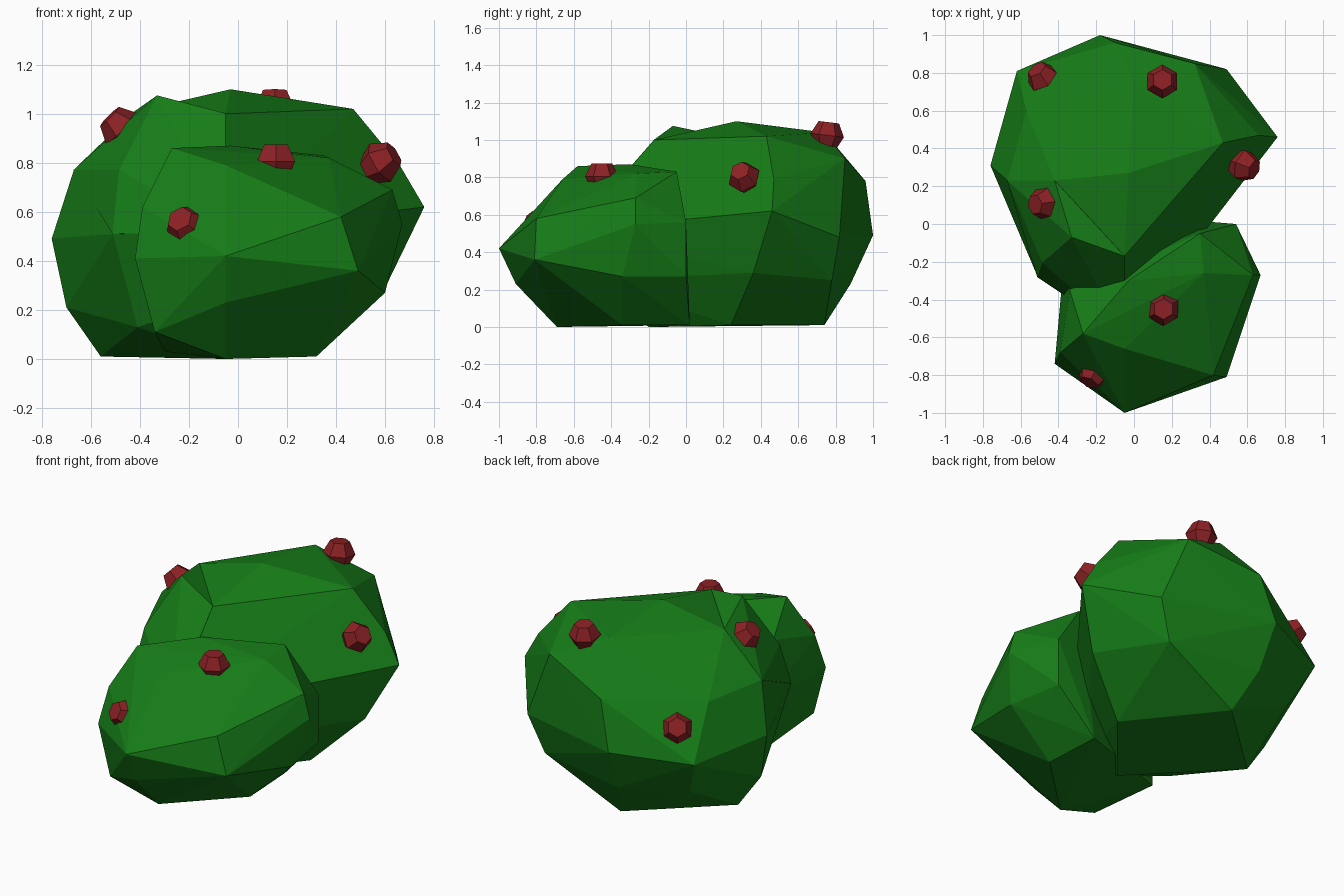
import bpy, bmesh
from mathutils import Vector

if "Cube" in bpy.data.objects:
    bpy.data.objects.remove(bpy.data.objects["Cube"])


def material(name, rgb):
    m = bpy.data.materials.new(name)
    m.diffuse_color = (*rgb, 1)
    m.use_nodes = True
    m.node_tree.nodes["Principled BSDF"].inputs["Base Color"].default_value = m.diffuse_color
    return m


LEAF = material("leaf_green", (0.008, 0.205, 0.009))
BERRY = material("berry_red", (0.26, 0.015, 0.018))


def hull(name, points, mat):
    """Faceted flat-shaded lump: convex hull with near-flat triangles merged."""
    bm = bmesh.new()
    for p in points:
        bm.verts.new(p)
    res = bmesh.ops.convex_hull(bm, input=bm.verts[:])
    loose = {g for g in res["geom_interior"] if isinstance(g, bmesh.types.BMVert)}
    bmesh.ops.delete(bm, geom=list(loose), context='VERTS')
    bmesh.ops.dissolve_limit(bm, angle_limit=0.03, verts=bm.verts[:], edges=bm.edges[:])
    bmesh.ops.recalc_face_normals(bm, faces=bm.faces[:])
    me = bpy.data.meshes.new(name)
    bm.to_mesh(me)
    bm.free()
    me.materials.append(mat)
    ob = bpy.data.objects.new(name, me)
    bpy.context.collection.objects.link(ob)
    return ob


# Large rear foliage, ring by ring from the ground up
bush = hull("foliage", [
    (.32, .24, .01), (-.08, .74, .01), (-.56, .30, .01), (-.05, -.20, 0),
    (.60, .36, .29), (.40, .78, .25), (-.16, .88, .23), (-.52, .70, .23),
    (-.70, .28, .21), (-.41, -.20, .13), (-.05, -.48, .25),
    (.76, .46, .62), (.49, .82, .48), (-.18, 1.0, .49), (-.62, .81, .46),
    (-.76, .31, .49), (-.51, -.28, .51), (-.05, -.59, .52),
    (.66, .47, .79), (.32, .85, .90), (-.10, .96, .78), (-.57, .60, .75),
    (-.67, .23, .77), (-.48, -.20, .77),
    (.47, .43, 1.02), (0, .74, 1.04), (-.42, .23, 1.01),
    (-.05, -.17, 1.0), (-.03, .27, 1.10)], LEAF)

# Raised tip on the large foliage
tip = hull("foliage_tip", [
    (-.33, -.07, 1.075), (-.42, .23, 1.012), (-.05, -.17, 1.002), (-.485, -.205, .77),
    (-.672, .23, .77), (-.512, -.282, .51), (-.05, -.59, .522), (-.2, .2, .4)], LEAF)

# Smaller front foliage
small = hull("small_foliage", [
    (.32, -.34, .01), (-.05, -.69, 0), (.30, .02, .01), (-.30, -.20, .03),
    (.60, -.34, .27), (.49, -.81, .36), (-.05, -.91, .23), (-.34, -.74, .11),
    (.67, -.27, .55), (.42, -.80, .58), (-.05, -1.0, .42), (-.42, -.74, .41),
    (-.38, -.30, .40), (.54, 0, .27), (.54, 0, .56), (-.39, -.68, .62),
    (-.34, -.35, .70), (.63, -.27, .69), (.35, -.05, .83), (.37, -.26, .82),
    (-.27, -.58, .86), (-.05, -.66, .79), (-.03, -.30, .87)], LEAF)

# Merge the lumps into one bush
for part in (tip, small):
    mod = bush.modifiers.new("merge", 'BOOLEAN')
    mod.operation, mod.solver, mod.object = 'UNION', 'EXACT', part
    bpy.context.view_layer.objects.active = bush
    bpy.ops.object.modifier_apply(modifier=mod.name)
    bpy.data.objects.remove(part)

# Six-sided berries, each facing outward from the leaves
berries = [
    ((.15, .755, 1.025), (0, .12, 1)), ((-.48, .77, .63), (-.5, .7, .5)),
    ((-.475, .11, .94), (-.7, -.1, .7)), ((.58, .31, .80), (.8, -.3, .5)),
    ((.155, -.45, .805), (0, 0, 1)), ((-.21, -.785, .54), (-.4, -.8, .45))]
for i, (loc, out) in enumerate(berries):
    bpy.ops.mesh.primitive_cone_add(vertices=6, radius1=.09, radius2=.055, depth=.07)
    tmp = bpy.context.object
    top = [v.co + Vector((0, 0, .035)) for v in tmp.data.vertices]
    low = [Vector((p.x, p.y, -p.z)) for p in top]
    bpy.data.objects.remove(tmp)
    ob = hull(f"berry_{i + 1}", top + low, BERRY)
    ob.location = loc
    ob.rotation_euler = Vector(out).to_track_quat('Z', 'Y').to_euler()
